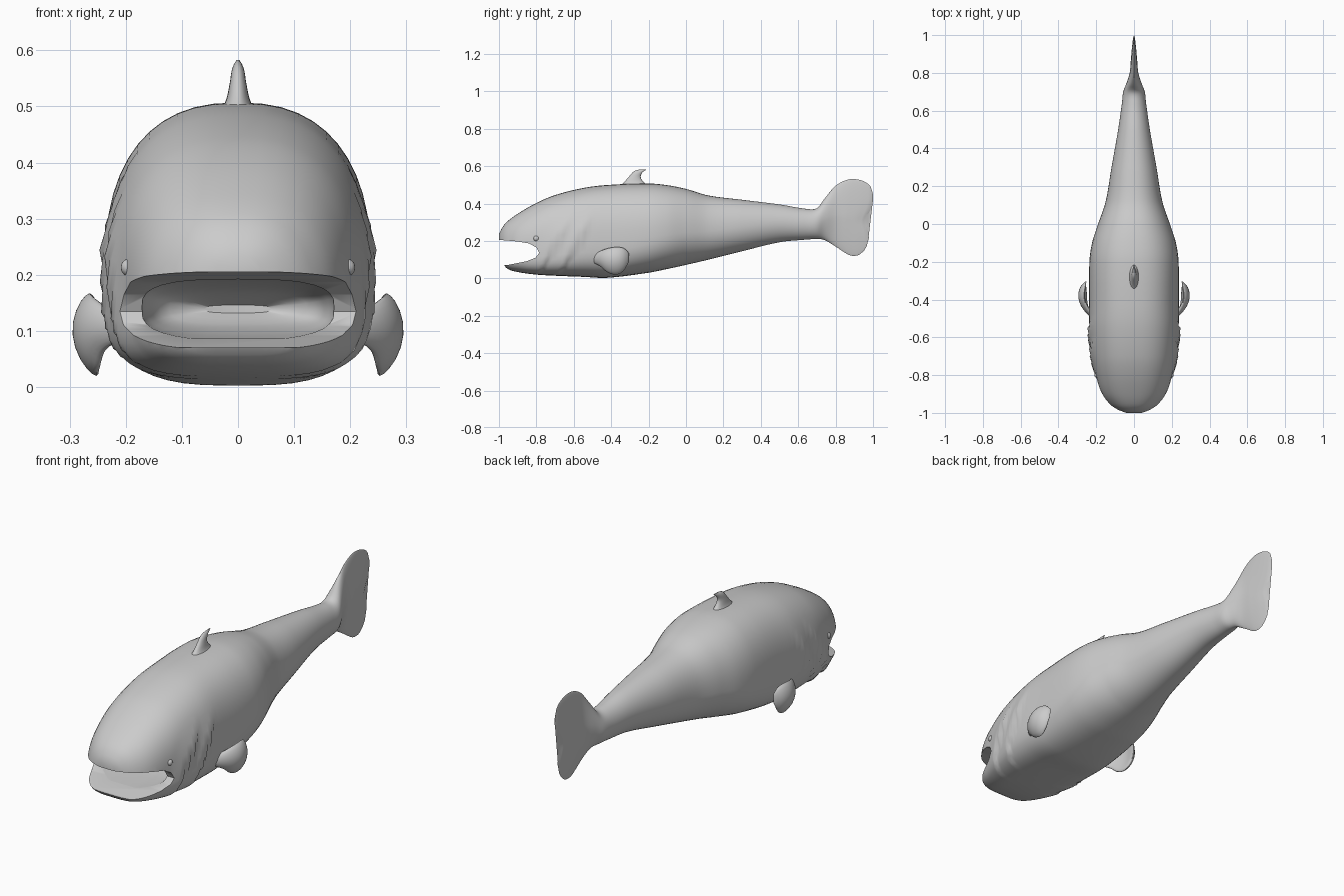
import bpy, bmesh, math

default = bpy.data.objects.get("Cube")
if default:
    bpy.data.objects.remove(default, do_unlink=True)

skin = bpy.data.materials.new("grey skin")
skin.use_nodes = True
grey = (0.6, 0.6, 0.6, 1)
skin.diffuse_color = grey
skin.node_tree.nodes["Principled BSDF"].inputs["Base Color"].default_value = grey


def clamp(v):
    return max(0.0, min(1.0, v))


def slope(rows, i, col):
    a, b = rows[max(i - 1, 0)], rows[min(i + 1, len(rows) - 1)]
    return (b[col] - a[col]) / (b[0] - a[0])


def sample(rows, t, col):
    """Smooth curve through one column of the station table."""
    i = 0
    while i < len(rows) - 2 and t > rows[i + 1][0]:
        i += 1
    a, b = rows[i], rows[i + 1]
    h = b[0] - a[0]
    u = clamp((t - a[0]) / h)
    value = (a[col] * (1 + 2 * u) * (1 - u) ** 2 + b[col] * u * u * (3 - 2 * u)
             + h * slope(rows, i, col) * u * (1 - u) ** 2
             + h * slope(rows, i + 1, col) * u * u * (u - 1))
    return value


def finish(name, bm):
    bmesh.ops.recalc_face_normals(bm, faces=bm.faces)
    mesh = bpy.data.meshes.new(name)
    bm.to_mesh(mesh)
    bm.free()
    mesh.materials.append(skin)
    obj = bpy.data.objects.new(name, mesh)
    bpy.context.collection.objects.link(obj)
    return obj


def loft(name, rows, count, sides, shape, deform):
    """Skin rings along stations of (position, half width, low, high)."""
    bm = bmesh.new()
    rings = []
    start, end = rows[0][0], rows[-1][0]
    for k in range(count + 1):
        y = start + (end - start) * k / count
        w, lo, hi = (sample(rows, y, c) for c in (1, 2, 3))
        frac, n_top, n_low = shape(y)
        mid = lo + (hi - lo) * frac
        ring = []
        for s in range(sides):
            a = math.tau * s / sides
            c, d = math.cos(a), math.sin(a)
            n = n_top if d > 0 else n_low
            x = math.copysign(abs(c) ** (2 / n), c) * max(w, 0.001)
            rise = abs(d) ** (2 / n)
            z = mid + rise * (hi - mid) if d > 0 else mid - rise * (mid - lo)
            ring.append(bm.verts.new(deform(x, y, z)))
        rings.append(ring)
    for a, b in zip(rings, rings[1:]):
        for s in range(sides):
            t = (s + 1) % sides
            bm.faces.new((a[s], a[t], b[t], b[s]))
    bm.faces.new(rings[0])
    bm.faces.new(rings[-1])
    return finish(name, bm)


def select(obj):
    bpy.ops.object.select_all(action="DESELECT")
    obj.select_set(True)
    bpy.context.view_layer.objects.active = obj


def smooth(obj, degrees=45):
    select(obj)
    bpy.ops.object.shade_smooth_by_angle(angle=math.radians(degrees))


def carve(obj, cutter):
    mod = obj.modifiers.new("carve", "BOOLEAN")
    mod.operation = "DIFFERENCE"
    mod.solver = "EXACT"
    mod.object = cutter
    select(obj)
    bpy.ops.object.modifier_apply(modifier=mod.name)
    bpy.data.objects.remove(cutter, do_unlink=True)


def mirror(obj):
    obj.modifiers.new("mirror", "MIRROR")


# Body and tail fin in one skin
body_rows = [
    (-1, .04, .18, .235), (-.985, .085, .1, .268), (-.96, .125, .055, .3),
    (-.9, .17, .034, .345), (-.8, .203, .02, .403), (-.7, .222, .014, .445),
    (-.55, .236, .008, .483), (-.42, .237, .003, .499), (-.2, .236, .03, .507),
    (-.1, .222, .05, .498), (0, .19, .072, .478), (.12, .15, .1, .443),
    (.3, .119, .145, .42), (.5, .084, .193, .395), (.64, .064, .207, .372),
    (.7, .057, .21, .375), (.74, .042, .205, .425), (.8, .023, .17, .495),
    (.87, .017, .127, .529), (.93, .013, .122, .526), (.97, .009, .145, .508),
    (.99, .006, .175, .485), (1, .001, .215, .45),
]


def body_shape(y):
    back = clamp((y + .3) / .8)
    tail = clamp((y - .7) / .1)
    return (.38 + .12 * back, 2.45 - .45 * back - .5 * tail,
            3.8 - 1.8 * clamp((y + .8) / .8) - .5 * tail)


def body_form(x, y, z):
    # gill covers swell outward, then step down along slanted edges
    fade = clamp((.34 - z) / .1)
    for edge in (-.77, -.66):
        gap = edge + .6 * (z - .05) - y
        if gap > 0:
            x *= 1 + .06 * fade * clamp(1 - gap / .1)
    # notch between the two tail lobes
    if y > .85:
        pull = .022 * clamp((.42 - z) / .12) + .018 * math.exp(-((z - .31) / .05) ** 2)
        y -= pull * clamp((y - .85) / .12)
    return x, y, z


body = loft("body", body_rows, 160, 48, body_shape, body_form)

# Open mouth: a notch through both cheeks, then a deeper throat
notch_profile = [(-1.1, .205), (-.99, .205), (-.9, .197), (-.84, .187), (-.8, .165),
                 (-.785, .135), (-.805, .11), (-.85, .092), (-.96, .07), (-1.1, .07)]
bm = bmesh.new()
face = bm.faces.new([bm.verts.new((-.4, y, z)) for y, z in notch_profile])
side = bmesh.ops.extrude_face_region(bm, geom=[face])["geom"]
bmesh.ops.translate(bm, vec=(.8, 0, 0),
                    verts=[v for v in side if isinstance(v, bmesh.types.BMVert)])
carve(body, finish("mouth_cutter", bm))

throat_rows = [(-.88, .165, .084, .192), (-.8, .172, .088, .192), (-.72, .16, .095, .185),
               (-.65, .13, .11, .17), (-.61, .06, .132, .146)]
carve(body, loft("throat_cutter", throat_rows, 16, 32,
                 lambda y: (.5, 3, 3), lambda x, y, z: (x, y, z)))
smooth(body, 40)

# Hooked dorsal fin, lofted upward
dorsal_rows = [(.48, .038, -.37, -.18), (.51, .022, -.335, -.222), (.54, .015, -.308, -.242),
               (.565, .011, -.287, -.234), (.578, .006, -.268, -.217), (.583, .002, -.245, -.21)]
smooth(loft("dorsal_fin", dorsal_rows, 16, 20,
            lambda h: (.5, 2, 2), lambda x, h, y: (x, y, h)))

# Cupped pectoral fins
pectoral_rows = [(-.5, .012, .085, .125), (-.46, .017, .065, .145), (-.42, .018, .032, .16),
                 (-.37, .017, .02, .167), (-.33, .013, .045, .16), (-.305, .003, .09, .135)]


def pectoral_form(x, y, z):
    flare = .278 - 4.5 * (y + .375) ** 2 - 3.5 * (z - .105) ** 2
    return x + flare, y, z


pectoral = loft("pectoral_fins", pectoral_rows, 20, 20, lambda y: (.5, 2, 2), pectoral_form)
mirror(pectoral)
smooth(pectoral, 60)

# Small knobs at the mouth corners
bm = bmesh.new()
bmesh.ops.create_uvsphere(bm, u_segments=16, v_segments=10, radius=.016)
bmesh.ops.translate(bm, verts=bm.verts, vec=(.193, -.8, .213))
knobs = finish("mouth_corner_knobs", bm)
mirror(knobs)
smooth(knobs)
